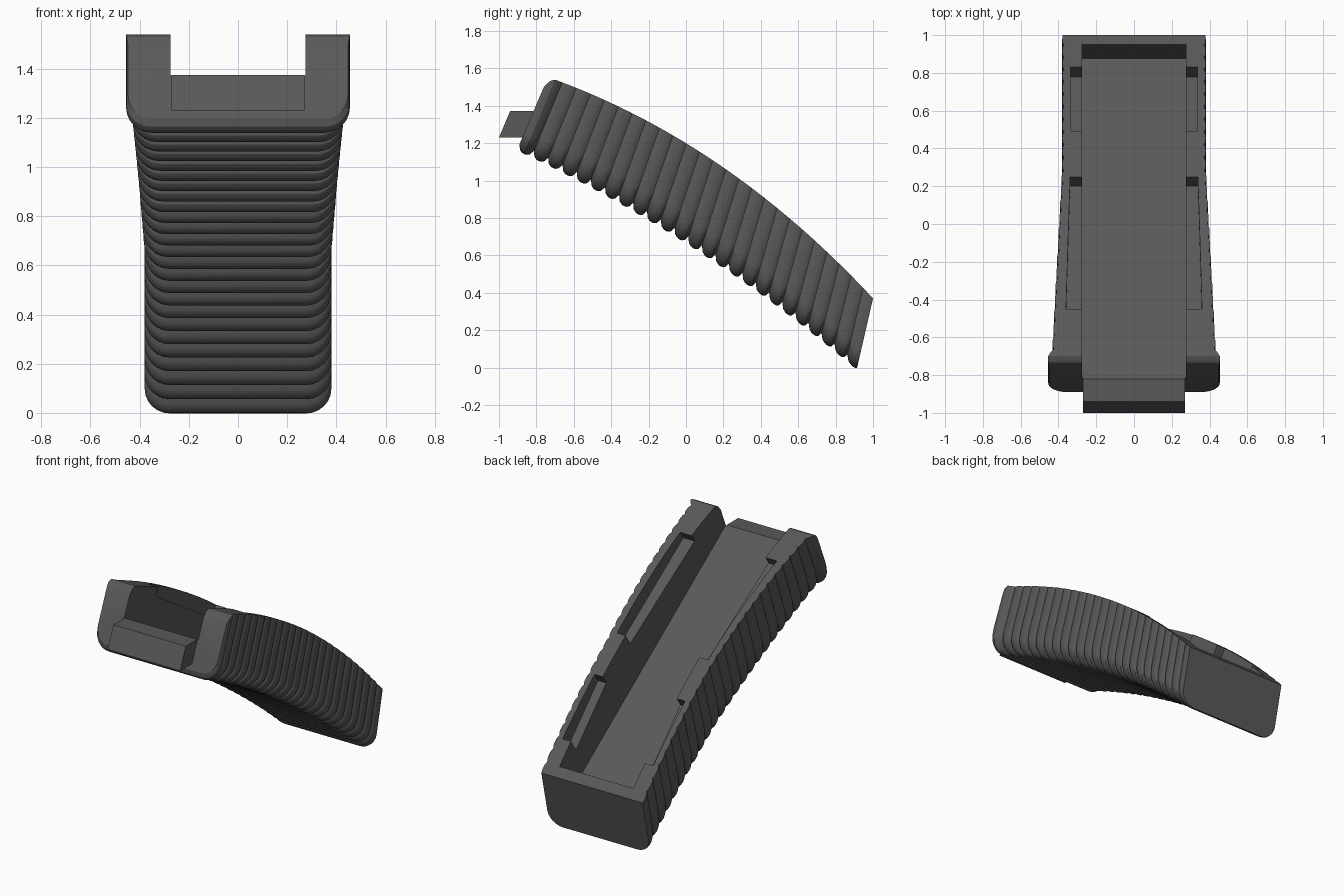
import bpy, bmesh, math
from mathutils import Vector

if "Cube" in bpy.data.objects:
    bpy.data.objects.remove(bpy.data.objects["Cube"])

SEG = 6                      # steps per rib
STEPS = 149                  # just under 25 ribs; the last is cut off at the rear face

mat = bpy.data.materials.new("dark_grey")
mat.diffuse_color = (0.1, 0.1, 0.1, 1)
mat.use_nodes = True
mat.node_tree.nodes["Principled BSDF"].inputs["Base Color"].default_value = mat.diffuse_color


def bez(p, t):
    return Vector([(1 - t) ** 2 * a + 2 * t * (1 - t) * b + t * t * c for a, b, c in zip(*p)])


# (y, z) curves of the lower rib crests and the upper rim
BOTTOM = ((-0.905, 1.160), (0.0575, 0.712), (0.912, -0.012))
TOP = ((-0.738, 1.553), (0.215, 1.215), (1.0, 0.37))


def place(t, x, s):
    """Point at station t, sideways x, height s (0 = lower curve, 1 = rim)."""
    b, top = bez(BOTTOM, t), bez(TOP, t)
    p = b + s * (top - b)
    return (x, p.x, p.y)


def make(name, rings):
    """Loft closed rings into a capped solid."""
    bm = bmesh.new()
    loops = [[bm.verts.new(p) for p in r] for r in rings]
    n = len(loops[0])
    for a, b in zip(loops, loops[1:]):
        for i in range(n):
            j = (i + 1) % n
            bm.faces.new((a[i], a[j], b[j], b[i]))
    bm.faces.new(loops[0])
    bm.faces.new(loops[-1])
    bmesh.ops.recalc_face_normals(bm, faces=bm.faces)
    me = bpy.data.meshes.new(name)
    bm.to_mesh(me)
    bm.free()
    me.materials.append(mat)
    ob = bpy.data.objects.new(name, me)
    bpy.context.collection.objects.link(ob)
    return ob


def body_ring(k):
    t = k / STEPS
    u = abs((k % SEG) / SEG * 2 - 1)               # 0 on a crest, 1 in a valley
    dip = 1 - math.sqrt(1 - 0.97 * u * u)
    w = 0.38 + 0.057 * max(0, 1 - t / 0.58) - 0.012 * dip
    w += 0.02 * min(1, max(0, (6 - k) / 3))        # wider front rib
    s0 = 0.105 * dip
    top = (0.86, 0.95, 0.98)[k] if k < 3 else 1    # eased front corner
    r = 0.1
    side = [(w, top)]
    for i in range(7):
        a = math.pi / 2 * i / 6
        side.append((w - r + r * math.cos(a), s0 + r / 0.4 * (1 - math.sin(a))))
    pts = side + [(-x, s) for x, s in reversed(side)]
    return [place(t, x, s) for x, s in pts]


# ribbed curved body
body = make("ribbed_body", [body_ring(k) for k in range(STEPS + 1)])


def prism(name, profile, xs0, xs1):
    """Extrude a (y, z) profile between two sets of x positions."""
    return make(name, [[(x, y, z) for x, (y, z) in zip(xs, profile)] for xs in (xs0, xs1)])


# straight-floored open channel
channel = [(-0.99, 1.494), (-0.822, 1.376), (0.875, 0.172), (0.952, 0.425), (1.03, 0.70), (-0.5, 2.0)]
cutters = [prism("channel_cutter", channel, [-0.275] * 6, [0.275] * 6)]

# two shallow pockets in each side wall: front/rear floor points and outer widths
for (fy, fz), (ry, rz), xf, xr in (((-0.485, 1.39), (0.2, 0.962), 0.36, 0.338),
                                   ((0.455, 0.795), (0.777, 0.465), 0.337, 0.337)):
    prof = [(fy, fz), (ry, rz), (ry + 0.12, rz + 0.18), (fy + 0.12, fz + 0.18)]
    for sx in (-1, 1):
        cutters.append(prism("pocket_cutter", prof, [sx * 0.2] * 4,
                             [sx * xf, sx * xr, sx * xr, sx * xf]))
for c in cutters:
    c.hide_render = True
    m = body.modifiers.new("cut", 'BOOLEAN')
    m.operation, m.solver, m.object = 'DIFFERENCE', 'EXACT', c

# bake the cuts and drop the helpers
deps = bpy.context.evaluated_depsgraph_get()
baked = bpy.data.meshes.new_from_object(body.evaluated_get(deps))
body.modifiers.clear()
body.data = baked
for c in cutters:
    bpy.data.objects.remove(c)

# front tongue
profile = [(-1.0, 1.23), (-0.94, 1.373), (-0.82, 1.373), (-0.79, 1.34), (-0.79, 1.23)]
tongue = prism("front_tongue", profile, [-0.27] * 5, [0.27] * 5)

bpy.ops.object.select_all(action='DESELECT')
body.select_set(True)
bpy.context.view_layer.objects.active = body
bpy.ops.object.shade_smooth_by_angle(angle=math.radians(25))
